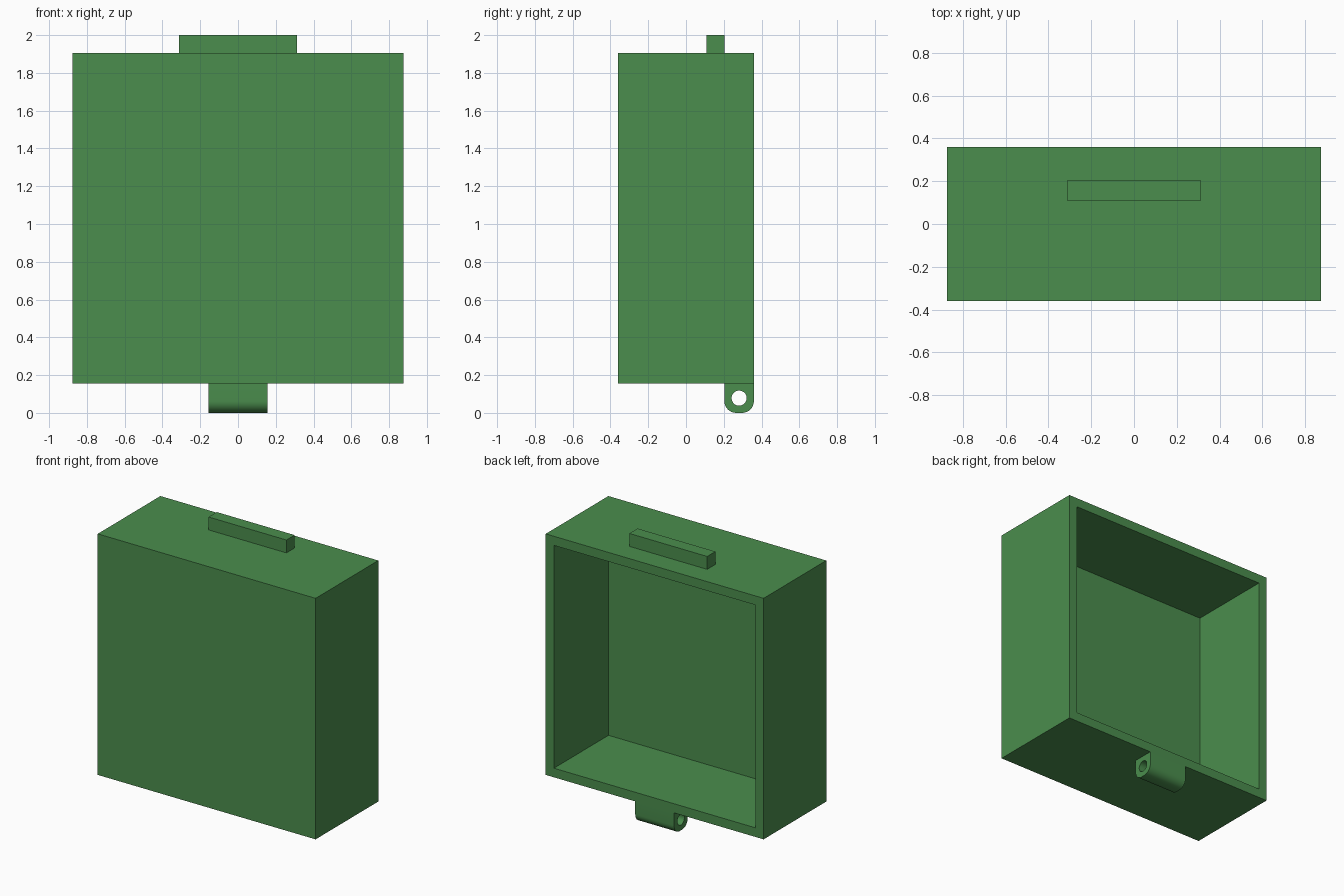
import bpy, bmesh, math

if "Cube" in bpy.data.objects:
    bpy.data.objects.remove(bpy.data.objects["Cube"])

U = 2 / 64  # everything sits on a 1/64 height grid
mat = bpy.data.materials.new("green")
mat.diffuse_color = (0.07, 0.27, 0.075, 1)
mat.use_nodes = True
mat.node_tree.nodes["Principled BSDF"].inputs["Base Color"].default_value = mat.diffuse_color


def make_object(name, bm):
    bmesh.ops.recalc_face_normals(bm, faces=bm.faces)
    mesh = bpy.data.meshes.new(name)
    bm.to_mesh(mesh)
    bm.free()
    mesh.materials.append(mat)
    ob = bpy.data.objects.new(name, mesh)
    bpy.context.collection.objects.link(ob)
    return ob


def box(name, x, y0, y1, z0, z1):
    """Box symmetric in x, sizes in grid units."""
    bm = bmesh.new()
    bmesh.ops.create_cube(bm, size=1)
    for v in bm.verts:
        v.co = (v.co.x * 2 * x * U,
                (y0 if v.co.y < 0 else y1) * U,
                (z0 if v.co.z < 0 else z1) * U)
    return bm if name is None else make_object(name, bm)


def arc(cy, cz, r, a0, a1, n):
    return [(cy + r * math.cos(math.radians(a0 + (a1 - a0) * i / n)),
             cz + r * math.sin(math.radians(a0 + (a1 - a0) * i / n))) for i in range(n + 1)]


def prism(name, profile, half):
    """Extrude a (y, z) profile along x."""
    bm = bmesh.new()
    face = bm.faces.new([bm.verts.new((-half * U, y * U, z * U)) for y, z in profile])
    new = bmesh.ops.extrude_face_region(bm, geom=[face])["geom"]
    bmesh.ops.translate(bm, vec=(2 * half * U, 0, 0),
                        verts=[g for g in new if isinstance(g, bmesh.types.BMVert)])
    return make_object(name, bm)


# Open-backed case: inset the back face, then push it in
WALL, BACK = 3, 11.5
bm = box(None, 28, -BACK, BACK, 5, 61)
bm.normal_update()
back = max(bm.faces, key=lambda f: f.calc_center_median().y)
bmesh.ops.inset_region(bm, faces=[back], thickness=WALL * U)
floor = bmesh.ops.extrude_face_region(bm, geom=[back])["geom"]
bmesh.ops.translate(bm, vec=(0, -(2 * BACK - WALL) * U, 0),
                    verts=[g for g in floor if isinstance(g, bmesh.types.BMVert)])
if back.is_valid:
    bmesh.ops.delete(bm, geom=[back], context='FACES_ONLY')
make_object("case", bm)

# Lip on the top
box("top_lip", 10, 3.5, 6.5, 61, 64)

# Hinge knuckle with rounded lower edges and a pin hole
y0, y1, r = 6.5, 11.5, 2
profile = ([(y1, 5), (y0, 5)] + arc(y0 + r, r, r, 180, 270, 8)
           + arc(y1 - r, r, r, 270, 360, 8))
hinge = prism("hinge_knuckle", profile, 5)
cutter = prism("pin_hole_cutter", arc(9, 2.5, 1.28, 0, 360, 32)[:-1], 6)
cutter.hide_render = True
mod = hinge.modifiers.new("pin_hole", 'BOOLEAN')
mod.operation, mod.object, mod.solver = 'DIFFERENCE', cutter, 'EXACT'
bpy.context.view_layer.objects.active = hinge
hinge.select_set(True)
bpy.ops.object.modifier_apply(modifier=mod.name)
bpy.data.objects.remove(cutter)
bpy.ops.object.shade_smooth_by_angle(angle=math.radians(30))
